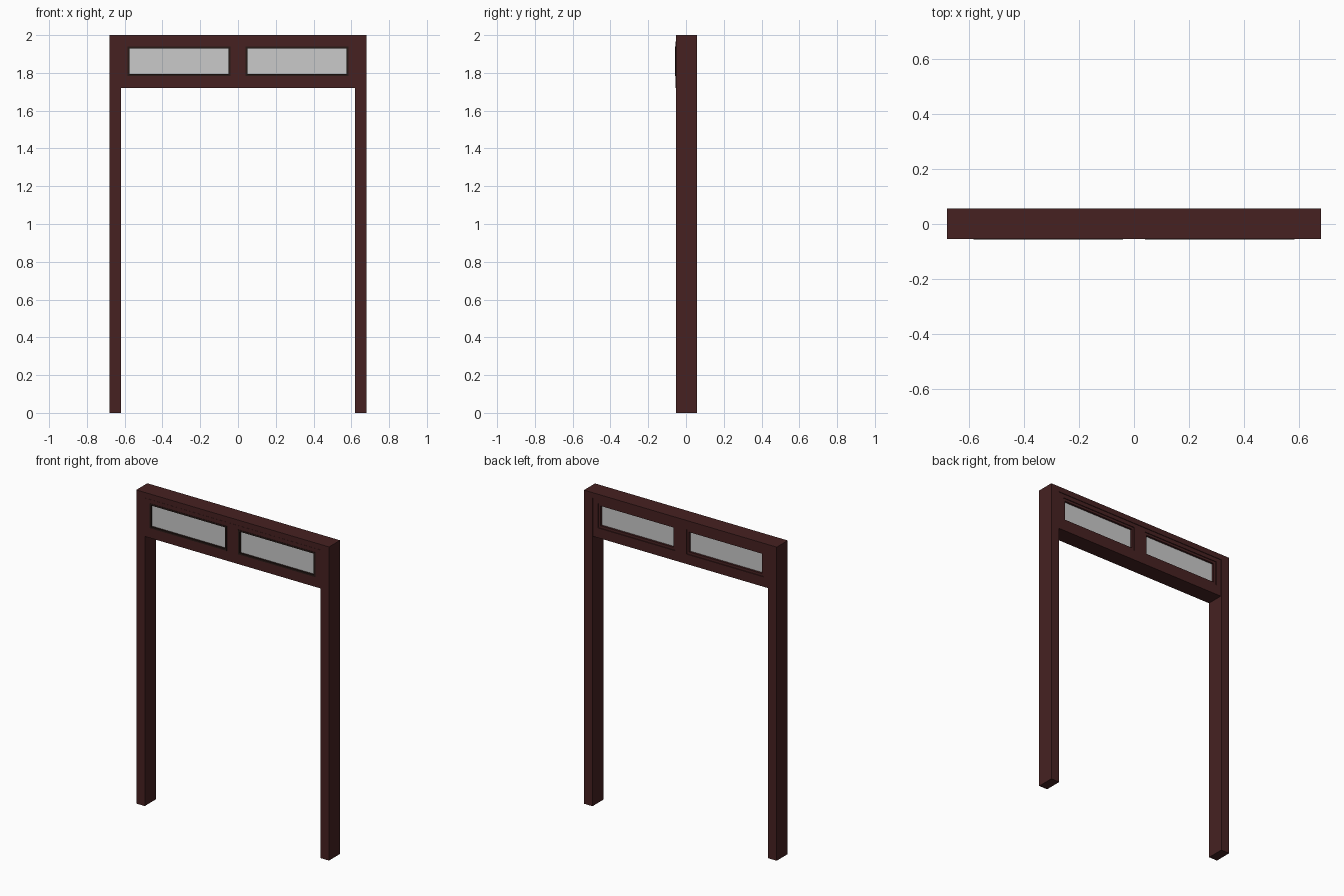
import bpy, bmesh

if "Cube" in bpy.data.objects:
    bpy.data.objects.remove(bpy.data.objects["Cube"])


def material(name, rgb):
    m = bpy.data.materials.new(name)
    m.diffuse_color = (*rgb, 1)
    m.use_nodes = True
    m.node_tree.nodes["Principled BSDF"].inputs["Base Color"].default_value = m.diffuse_color
    return m


WOOD = material("dark red wood", (0.061, 0.0155, 0.0155))
TRIM = material("dark brown trim", (0.022, 0.010, 0.008))
GLASS = material("pale grey glass", (0.59, 0.59, 0.59))


def finish(name, bm, mat):
    bmesh.ops.recalc_face_normals(bm, faces=bm.faces)
    me = bpy.data.meshes.new(name)
    bm.to_mesh(me)
    bm.free()
    me.materials.append(mat)
    ob = bpy.data.objects.new(name, me)
    bpy.context.collection.objects.link(ob)
    return ob


def box(name, x0, x1, y0, y1, z0, z1, mat):
    bm = bmesh.new()
    bmesh.ops.create_cube(bm, size=1)
    for v in bm.verts:
        v.co = (x0 if v.co.x < 0 else x1,
                y0 if v.co.y < 0 else y1,
                z0 if v.co.z < 0 else z1)
    return finish(name, bm, mat)


def ring(name, outer, inner, y0, y1, mat):
    """Rectangular frame; outer and inner are (x0, x1, z0, z1)."""
    bm = bmesh.new()

    def loop(r, y):
        a, b, c, d = r
        return [bm.verts.new(p) for p in ((a, y, c), (b, y, c), (b, y, d), (a, y, d))]

    loops = [loop(outer, y0), loop(inner, y0), loop(inner, y1), loop(outer, y1)]
    for i in range(4):
        p, q = loops[i], loops[(i + 1) % 4]
        for j in range(4):
            k = (j + 1) % 4
            bm.faces.new((p[j], p[k], q[k], q[j]))
    return finish(name, bm, mat)


F, B = -0.054, 0.057          # front and back of the frame

# Top rail between the posts
box("top_rail", -0.62, 0.62, F, B, 1.965, 2.0, WOOD)

for s, side in ((-1, "left"), (1, "right")):
    def span(a, b):
        return (a, b) if s > 0 else (-b, -a)

    # Full height post
    box(side + "_post", *span(0.62, 0.68), F, B, 0, 2.0, WOOD)
    # Transom sash, slightly set back behind
    ring(side + "_sash", (*span(0, 0.62), 1.72, 1.965),
         (*span(0.04, 0.585), 1.783, 1.94), F - 0.001, B - 0.004, WOOD)
    # Dark bead around the glass at the front
    ring(side + "_front_bead", (*span(0.04, 0.585), 1.783, 1.94),
         (*span(0.051, 0.574), 1.794, 1.93), -0.057, -0.035, TRIM)
    # Wood bead at the back
    ring(side + "_back_bead", (*span(0.04, 0.585), 1.783, 1.94),
         (*span(0.056, 0.569), 1.799, 1.925), 0.025, 0.048, WOOD)
    # Glass pane
    box(side + "_glass", *span(0.045, 0.58), -0.045, 0.035, 1.788, 1.935, GLASS)
